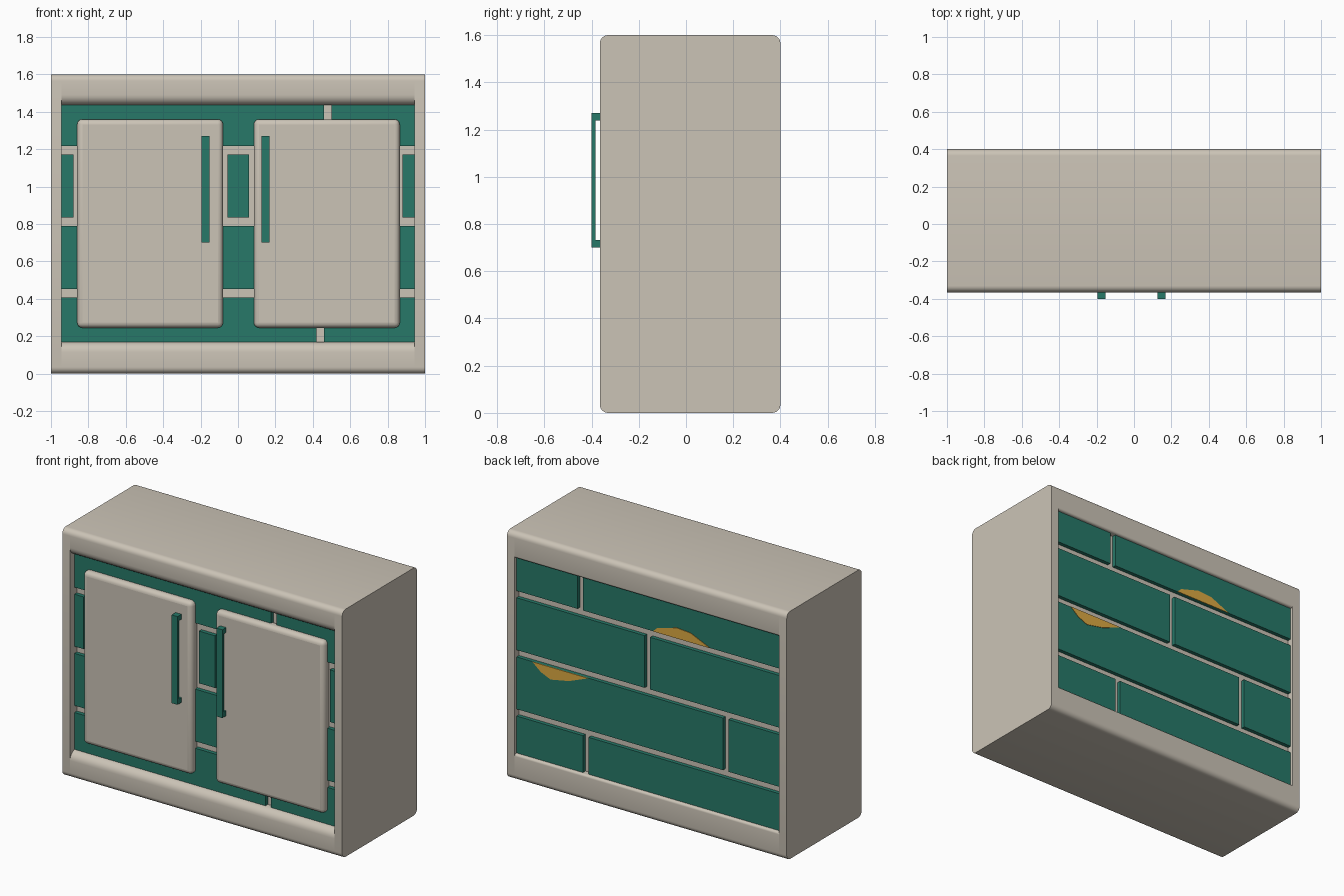
import bpy, bmesh, math
from mathutils import Vector

old = bpy.data.objects.get("Cube")
if old:
    bpy.data.objects.remove(old, do_unlink=True)


def material(name, rgb):
    m = bpy.data.materials.new(name)
    m.use_nodes = True
    m.diffuse_color = (*rgb, 1)
    m.node_tree.nodes["Principled BSDF"].inputs["Base Color"].default_value = (*rgb, 1)
    return m


CREAM = material("warm cream", (0.6, 0.55, 0.47))
TEAL = material("deep teal", (0.02, 0.19, 0.14))
OCHRE = material("ochre", (0.72, 0.4, 0.055))


def finish(name, bm, mat, bevel=0, smooth=False):
    bmesh.ops.recalc_face_normals(bm, faces=bm.faces)
    mesh = bpy.data.meshes.new(name)
    bm.to_mesh(mesh)
    bm.free()
    mesh.materials.append(mat)
    ob = bpy.data.objects.new(name, mesh)
    bpy.context.collection.objects.link(ob)
    if bevel:
        mod = ob.modifiers.new("rounding", "BEVEL")
        mod.width, mod.segments = bevel, 4
    if smooth or bevel:
        bpy.ops.object.select_all(action="DESELECT")
        bpy.context.view_layer.objects.active = ob
        ob.select_set(True)
        bpy.ops.object.shade_smooth_by_angle(angle=math.radians(35))
    return ob


def add_box(bm, x, y, z):
    verts = bmesh.ops.create_cube(bm, size=1)["verts"]
    for v in verts:
        v.co = [a + (b - a) * (c + 0.5) for (a, b), c in zip((x, y, z), v.co)]


def prism(name, points, direction, mat, smooth=False):
    bm = bmesh.new()
    face = bm.faces.new([bm.verts.new(p) for p in points])
    ext = bmesh.ops.extrude_face_region(bm, geom=[face])["geom"]
    moved = [g for g in ext if isinstance(g, bmesh.types.BMVert)]
    bmesh.ops.translate(bm, verts=moved, vec=Vector(direction))
    return finish(name, bm, mat, smooth=smooth)


def rounded_bar(name, y, z, x, radii):
    """Bar along x; radii: front-bottom, back-bottom, back-top, front-top."""
    corners = [(y[0], z[0], 1, 1), (y[1], z[0], -1, 1), (y[1], z[1], -1, -1), (y[0], z[1], 1, -1)]
    pts = []
    for i, ((cy, cz, sy, sz), r) in enumerate(zip(corners, radii)):
        for k in range(7):
            a = math.pi + (i + k / 6) * math.pi / 2
            pts.append((x[0], cy + sy * r + r * math.cos(a), cz + sz * r + r * math.sin(a)))
    return prism(name, pts, (x[1] - x[0], 0, 0), CREAM, True)


# Cabinet frame
FRONT, BACK, INNER, OUT = -0.365, 0.4, 0.945, 0.035
LOW, HIGH = 0.17, 1.435
depth = (FRONT, BACK)
rounded_bar("left_side", depth, (0, 1.6), (INNER, 1), [OUT] * 4)
rounded_bar("right_side", depth, (0, 1.6), (-1, -INNER), [OUT] * 4)
rounded_bar("top_rail", depth, (HIGH, 1.6), (-INNER, INNER), [0.055, 0.015, OUT, OUT])
rounded_bar("bottom_rail", depth, (0, LOW), (-INNER, INNER), [OUT, OUT, 0.015, 0.055])

# Core seen in the joints between the panels
bm = bmesh.new()
add_box(bm, (-INNER, INNER), (-0.295, 0.355), (LOW - 0.05, HIGH + 0.05))
finish("joint_core", bm, CREAM)

# Staggered panels on both faces, split at the joint centres of each row
ROWS = [(LOW, 0.408), (0.453, 0.79), (0.835, 1.172), (1.217, HIGH)]


def panels(name, y, joints):
    bm = bmesh.new()
    for z, cuts in zip(ROWS, joints):
        ends = [-INNER - 0.02] + cuts + [INNER + 0.02]
        for a, b in zip(ends, ends[1:]):
            add_box(bm, (a + 0.02, b - 0.02), y, z)
    finish(name, bm, TEAL)


panels("front_panels", (-0.32, -0.2), [[0.44], [-0.55], [-0.86, -0.075, 0.08, 0.86], [0.48]])
panels("back_panels", (0.3, 0.38), [[0.45], [-0.55], [0.01], [0.49]])

# Doors and pull handles
for side, x0, x1, hx in (("right", -0.86, -0.08, -0.173), ("left", 0.085, 0.865, 0.147)):
    bm = bmesh.new()
    add_box(bm, (x0, x1), (-0.36, -0.285), (0.245, 1.36))
    finish(side + "_door", bm, CREAM, bevel=0.028)
    bm = bmesh.new()
    w = (hx - 0.021, hx + 0.021)
    add_box(bm, w, (-0.4, -0.383), (0.7, 1.27))
    for z in (0.7, 1.238):
        add_box(bm, w, (-0.39, -0.35), (z, z + 0.032))
    finish(side + "_handle", bm, TEAL)

# Ochre patches on the back panels
upper = [(-0.03, 1.217), (-0.06, 1.245), (-0.2, 1.285), (-0.3, 1.278), (-0.44, 1.217)]
lower = [(0.83, 0.79), (0.77, 0.74), (0.7, 0.71), (0.57, 0.735), (0.43, 0.79)]
for name, outline in (("upper_patch", upper), ("lower_patch", lower)):
    prism(name, [(x, 0.378, z) for x, z in outline], (0, 0.005, 0), OCHRE)
